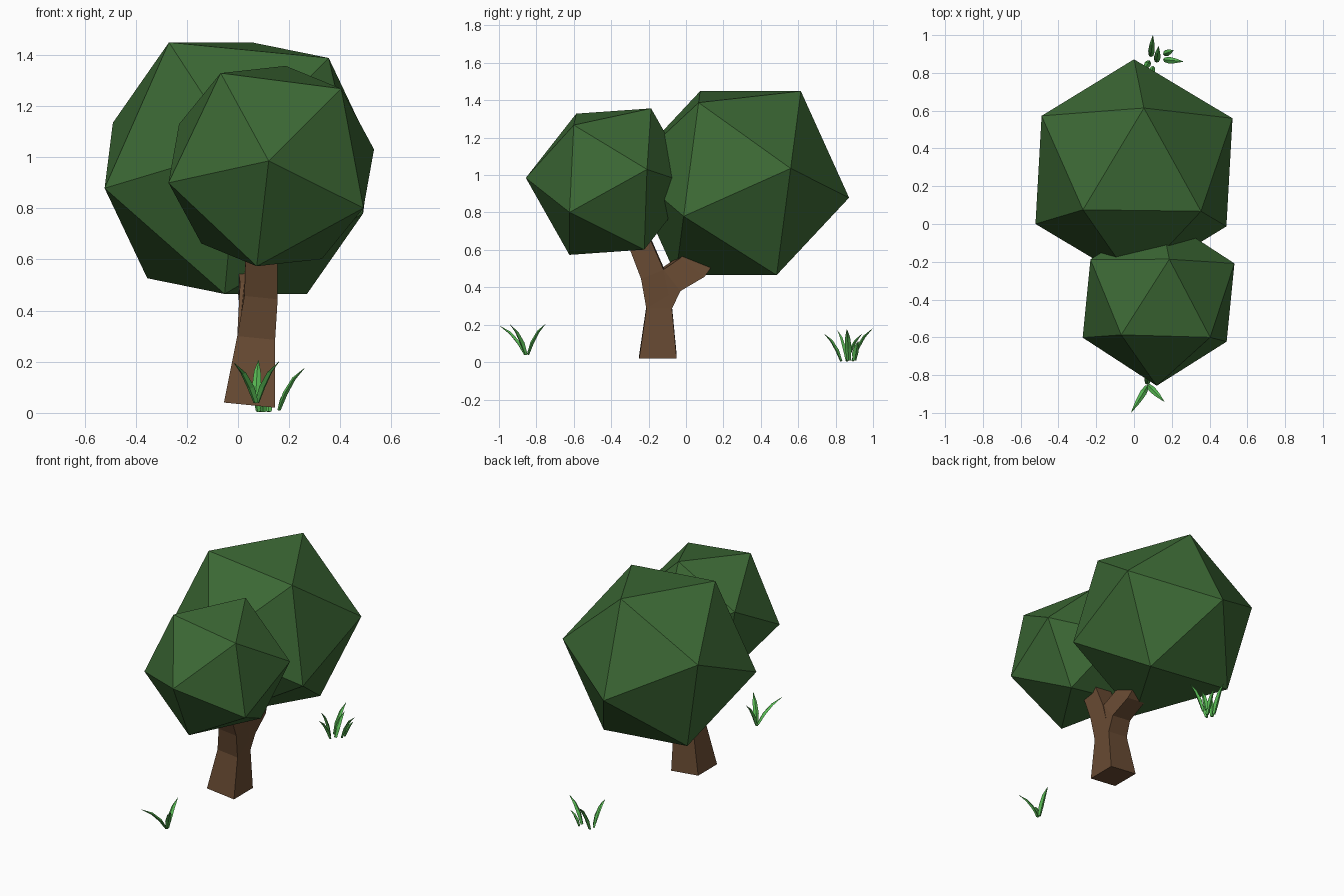
import bpy, bmesh
from mathutils import Vector, Matrix

if "Cube" in bpy.data.objects:
    bpy.data.objects.remove(bpy.data.objects["Cube"])


def material(name, rgb):
    m = bpy.data.materials.new(name)
    m.diffuse_color = (*rgb, 1)
    m.use_nodes = True
    m.node_tree.nodes["Principled BSDF"].inputs["Base Color"].default_value = m.diffuse_color
    return m


LEAF = material("leaf_green", (0.045, 0.14, 0.035))
BARK = material("bark_brown", (0.14, 0.07, 0.033))
GRASS = material("grass_green", (0.10, 0.50, 0.09))


def finish(bm, name, mat):
    bmesh.ops.recalc_face_normals(bm, faces=bm.faces)
    me = bpy.data.meshes.new(name)
    bm.to_mesh(me)
    bm.free()
    me.materials.append(mat)
    ob = bpy.data.objects.new(name, me)
    bpy.context.collection.objects.link(ob)
    return ob


def loft(bm, rings):
    """Skin closed rings of equal size and cap both ends."""
    vs = [[bm.verts.new(p) for p in r] for r in rings]
    n = len(vs[0])
    for a, b in zip(vs, vs[1:]):
        for i in range(n):
            j = (i + 1) % n
            bm.faces.new((a[i], a[j], b[j], b[i]))
    bm.faces.new(vs[0][::-1])
    bm.faces.new(vs[-1])


def foliage(name, centre, radius, pole, neighbour):
    """Icosahedron with one corner along pole and the next along neighbour."""
    z = Vector(pole).normalized()
    n = Vector(neighbour)
    x = (n - z * n.dot(z)).normalized()
    y = z.cross(x)
    rot = Matrix((x, y, z)).transposed().to_4x4()
    bm = bmesh.new()
    bmesh.ops.create_icosphere(bm, subdivisions=1, radius=radius,
                               matrix=Matrix.Translation(centre) @ rot)
    finish(bm, name, LEAF)


# Foliage
foliage("back_foliage", (0, 0.28, 0.957), 0.597, (0, 0.585, -0.077), (0.53, 0.26, 0.083))
foliage("front_foliage", (0.13, -0.405, 0.965), 0.452, (-0.01, -0.45, 0.02), (-0.4, -0.2, -0.065))


# Forked trunk: each section is x range plus its front and back (y, z) edge
def limb(bm, sections):
    rings = []
    for x0, x1, (ya, za), (yb, zb) in sections:
        ring = [(x0, ya, za), (x1, ya, za), (x1, yb, zb), (x0, yb, zb)]
        rings.append([(x, y, z - 0.1 * (x - 0.1)) for x, y, z in ring])
    loft(bm, rings)


bm = bmesh.new()
limb(bm, [(-0.055, 0.145, (-0.25, 0.025), (-0.05, 0.025)),
          (-0.003, 0.145, (-0.212, 0.29), (-0.075, 0.29)),
          (0.025, 0.155, (-0.24, 0.45), (-0.12, 0.5)),
          (0.03, 0.155, (-0.305, 0.62), (-0.19, 0.66)),
          (0.06, 0.15, (-0.36, 0.76), (-0.27, 0.79))])
finish(bm, "trunk_and_front_branch", BARK)
bm = bmesh.new()
limb(bm, [(-0.003, 0.145, (-0.212, 0.29), (-0.075, 0.29)),
          (0.008, 0.15, (-0.12, 0.5), (-0.03, 0.385)),
          (0.0, 0.135, (-0.03, 0.56), (0.1, 0.46)),
          (0.0, 0.11, (0.07, 0.66), (0.17, 0.56))])
finish(bm, "back_branch", BARK)


# Grass: curved, tapering, diamond-section blades
def blade(bm, base, tip, width):
    a, c = Vector(base), Vector(tip)
    b = a.lerp(c, 0.35)
    b.z = a.z + (c.z - a.z) * 0.72
    out = Vector((c.x - a.x, c.y - a.y, 0)).normalized()
    side = out.cross(Vector((0, 0, 1)))
    rings = []
    for t, s in ((0, 0.65), (0.3, 1), (0.65, 0.75), (1, 0.06)):
        p = a * (1 - t) ** 2 + b * 2 * t * (1 - t) + c * t * t
        tan = ((b - a) * (1 - t) + (c - b) * t).normalized()
        nor = side.cross(tan)
        w = width * s / 2
        rings.append([p + side * w, p + nor * w * 0.55, p - side * w, p - nor * w * 0.55])
    loft(bm, rings)


def clump(name, blades, width):
    bm = bmesh.new()
    for base, tip in blades:
        blade(bm, base, tip, width)
    finish(bm, name, GRASS)


clump("front_grass", [((0.07, -0.86, 0.04), (-0.015, -0.998, 0.195)),
                      ((0.075, -0.855, 0.04), (0.16, -0.94, 0.20)),
                      ((0.07, -0.845, 0.04), (0.08, -0.75, 0.205))], 0.035)
clump("back_grass", [((0.09, 0.89, 0.005), (0.10, 0.998, 0.18)),
                     ((0.16, 0.87, 0.01), (0.26, 0.86, 0.175)),
                     ((0.16, 0.90, 0.01), (0.21, 0.92, 0.11)),
                     ((0.10, 0.83, 0.005), (0.08, 0.74, 0.15)),
                     ((0.08, 0.86, 0.005), (0.05, 0.81, 0.17)),
                     ((0.12, 0.86, 0.005), (0.13, 0.94, 0.15))], 0.035)
